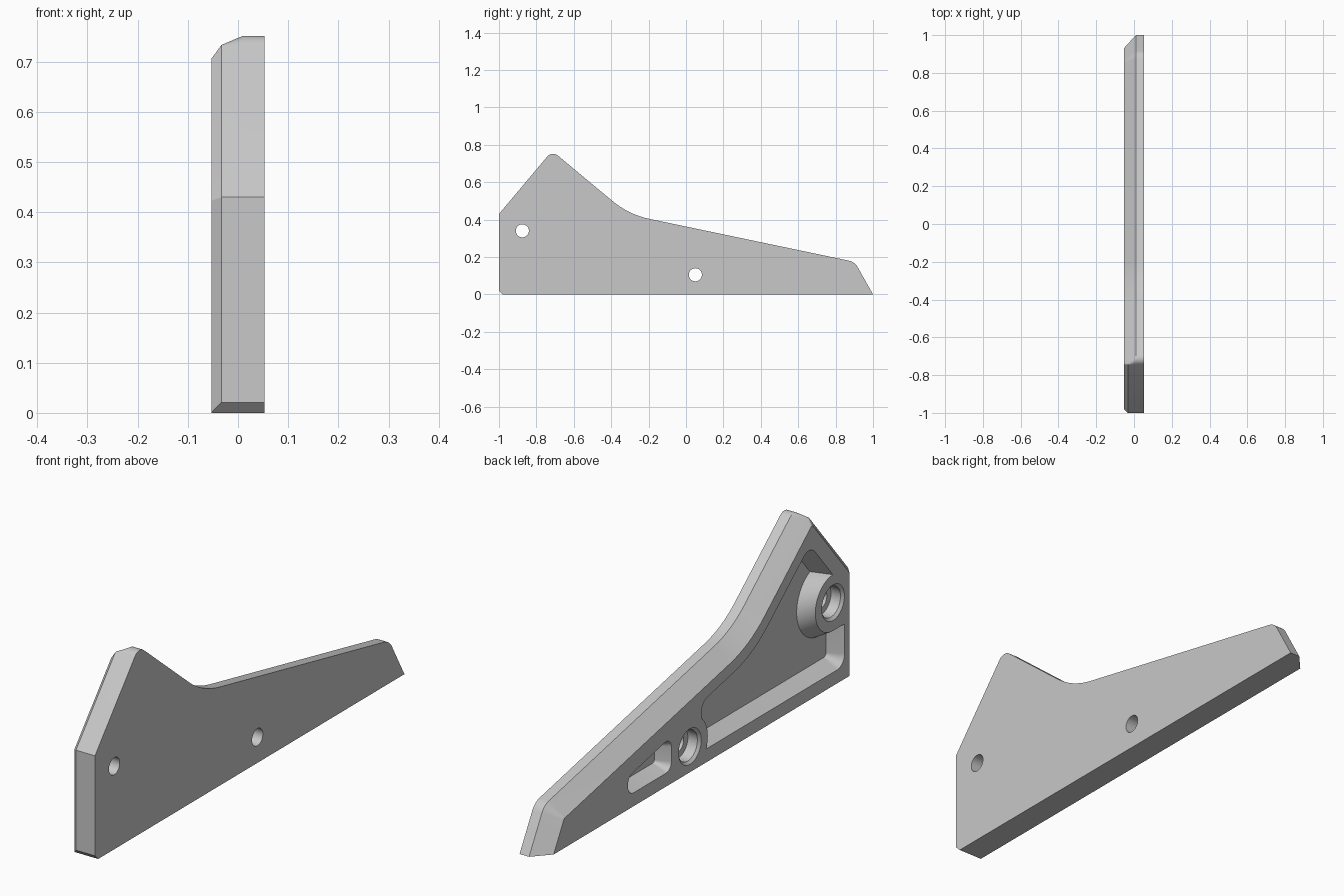
import bpy, bmesh, math
from mathutils import Vector

cube = bpy.data.objects.get("Cube")
if cube:
    bpy.data.objects.remove(cube)

grey = bpy.data.materials.new("light_grey")
grey.use_nodes = True
grey.diffuse_color = (0.58, 0.58, 0.58, 1)
grey.node_tree.nodes["Principled BSDF"].inputs["Base Color"].default_value = (0.58, 0.58, 0.58, 1)

FACE, BACK = -0.053, 0.053   # recessed side and flat side of the plate
FLOOR = 0.007                # depth reached by the pockets
BOSS, DRAFT = 0.115, 0.035   # boss radius and slope of the pocket walls
FRONT_HOLE, MID_HOLE = (-0.875, 0.34), (0.05, 0.105)
STEPS = 8


def inset(corners, widths):
    """Move each edge of a counter-clockwise polygon inwards by its own width."""
    pts = [Vector(c) for c in corners]
    n = len(pts)
    lines = []
    for i in range(n):
        d = (pts[(i + 1) % n] - pts[i]).normalized()
        lines.append((pts[i] + Vector((-d.y, d.x)) * widths[i], d))
    out = []
    for i in range(n):
        (p, d), (q, e) = lines[i - 1], lines[i]
        across = q - p
        out.append(p + d * ((across.x * e.y - across.y * e.x) / (d.x * e.y - d.y * e.x)))
    return out


def arc(centre, r, start, end, steps):
    angles = [start + (end - start) * k / steps for k in range(steps + 1)]
    return [Vector((centre[0] + r * math.cos(a), centre[1] + r * math.sin(a))) for a in angles]


def rounded(corners, radii):
    """Replace each corner that has a radius with an arc."""
    n = len(corners)
    out = []
    for i, r in enumerate(radii):
        c = corners[i]
        if not r:
            out.append(c)
            continue
        a = (corners[i - 1] - c).normalized()
        b = (corners[(i + 1) % n] - c).normalized()
        half = math.acos(a.dot(b)) / 2
        centre = c + (a + b).normalized() * (r / math.sin(half))
        first = c + a * (r / math.tan(half)) - centre
        start = math.atan2(first.y, first.x)
        sweep = math.pi - 2 * half
        if a.x * b.y - a.y * b.x > 0:
            sweep = -sweep
        out += arc(centre, r, start, start + sweep, STEPS)
    return out


bm = bmesh.new()


def wall(layers, inner):
    """Skin (x, outline) layers from the recessed side on; return the end rings."""
    rings = [[bm.verts.new((x, p.x, p.y)) for p in pts] for x, pts in layers]
    n = len(rings[0])
    for lo, hi in zip(rings, rings[1:]):
        for i in range(n):
            j = (i + 1) % n
            quad = (lo[i], lo[j], hi[j], hi[i])
            bm.faces.new(quad[::-1] if inner else quad)
    return rings[0], rings[-1]


def fill(rings, side):
    """Flat face bounded by the first ring and pierced by the others."""
    edges = [bm.edges.get((r[i - 1], r[i])) for r in rings for i in range(len(r))]
    made = bmesh.ops.triangle_fill(bm, edges=edges, use_beauty=True, normal=(side, 0, 0))
    for f in made["geom"]:
        if isinstance(f, bmesh.types.BMFace):
            f.normal_update()
            if f.normal.x * side < 0:
                f.normal_flip()


# Plate rim: wide bevel along the upper edges, narrow bevel along the front
outline = [(-0.979, 0), (1, 0), (0.902, 0.174), (-0.306, 0.427),
           (-0.716, 0.768), (-1, 0.43), (-1, 0.021)]


def plate_layer(x, top, front):
    widths = [0, top, top, top, front, front, 0]
    radii = [0, 0, max(0.07 - top, 0.01), 0.45 + top, max(0.04 - top, 0.008), 0, 0]
    return x, rounded(inset(outline, widths), radii)


rim, back_rim = wall([plate_layer(FACE, 0.06, 0.02), plate_layer(-0.033, 0.041, 0),
                      plate_layer(0.01, 0, 0), plate_layer(BACK, 0, 0)], False)
front_loops, back_loops = [rim], [back_rim]


# Main pocket, which curves around the bosses of both holes
def main_layer(x, d):
    frame = inset([(-0.95, 0.055), (-0.025, 0.055), (-0.025, 0.256), (-0.356, 0.326),
                   (-0.725, 0.632), (-0.95, 0.365)], [d] * 6)
    pts = rounded(frame, [0.05 - d, 0, 0.05 - d, 0.5 + d, 0.05 - d, 0])
    r = BOSS + d
    low = math.pi - math.asin((frame[1].y - MID_HOLE[1]) / r)
    high = math.acos((frame[1].x - MID_HOLE[0]) / r)
    top = math.radians(50) + math.asin((0.073 - d) / r)
    corner = STEPS + 1
    return x, (pts[:corner] + arc(MID_HOLE, r, low, high, 12) + pts[corner + 1:-1]
               + arc(FRONT_HOLE, r, top, -math.pi / 2, 24)
               + [Vector((frame[0].x, FRONT_HOLE[1] - r))])


# Small pocket towards the tail
def small_layer(x, d):
    frame = inset([(0.17, 0.055), (0.45, 0.055), (0.45, 0.132), (0.17, 0.192)], [d] * 4)
    return x, rounded(frame, [0.035 - d] * 4)


for layer, draft in ((main_layer, DRAFT), (small_layer, 0.025)):
    opening, bottom = wall([layer(FACE, 0), layer(FLOOR, draft)], True)
    front_loops.append(opening)
    fill([bottom], -1)

# Counterbored screw holes with a countersunk rim
for hole in (FRONT_HOLE, MID_HOLE):
    steps = [(FACE, 0.073), (FACE + 0.01, 0.062), (0, 0.062), (0, 0.035), (BACK, 0.035)]
    opening, exit_ring = wall([(x, arc(hole, r, 0, math.tau, 40)[:-1]) for x, r in steps], True)
    front_loops.append(opening)
    back_loops.append(exit_ring)

fill(front_loops, -1)
fill(back_loops, 1)

mesh = bpy.data.meshes.new("bracket_plate")
bm.to_mesh(mesh)
bm.free()
mesh.materials.append(grey)
plate = bpy.data.objects.new("bracket_plate", mesh)
bpy.context.scene.collection.objects.link(plate)

bpy.context.view_layer.objects.active = plate
plate.select_set(True)
bpy.ops.object.shade_smooth_by_angle(angle=math.radians(25))
